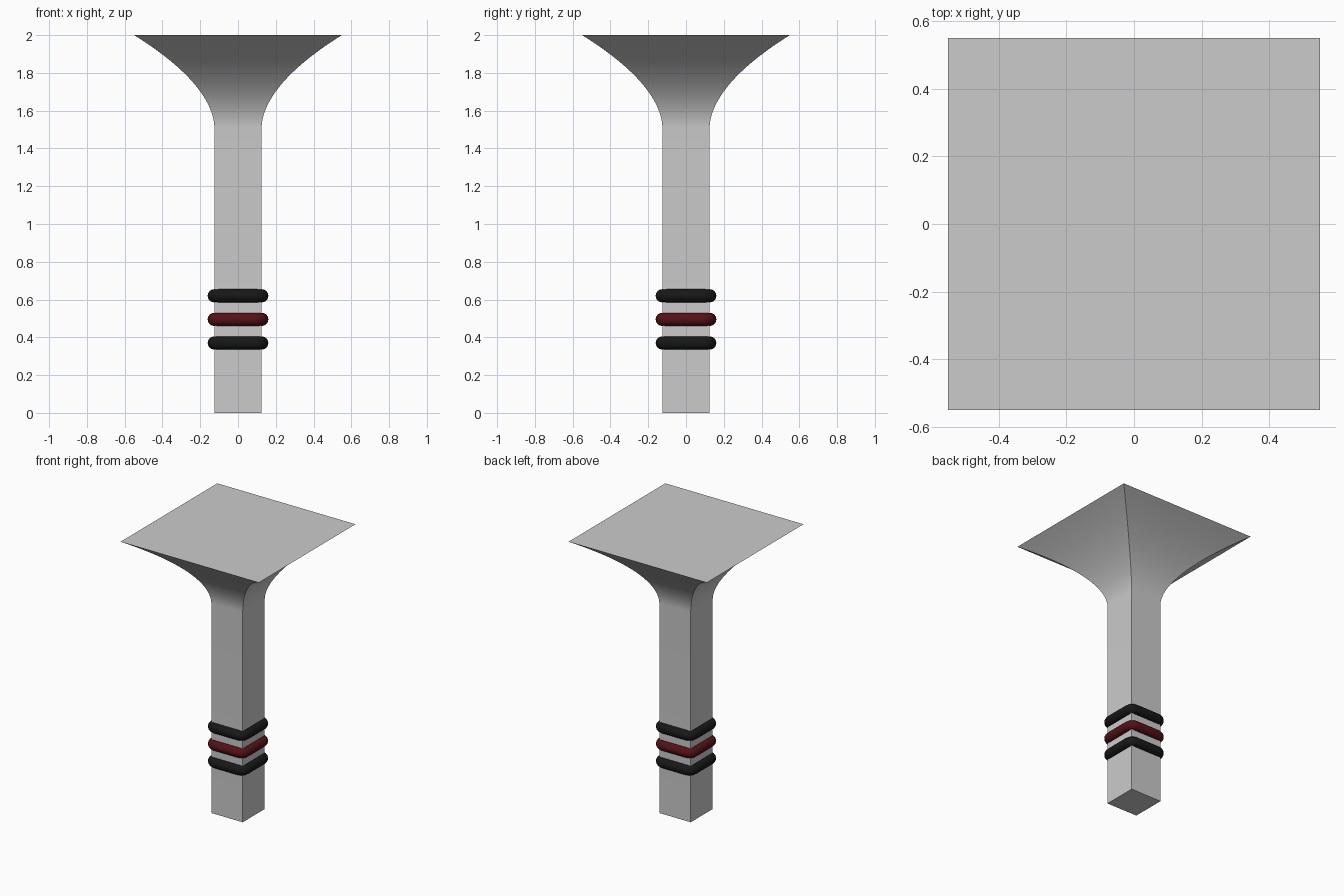
import bpy, bmesh, math

if "Cube" in bpy.data.objects:
    bpy.data.objects.remove(bpy.data.objects["Cube"])


def activate(obj):
    bpy.ops.object.select_all(action='DESELECT')
    obj.select_set(True)
    bpy.context.view_layer.objects.active = obj


def material(name, rgb):
    m = bpy.data.materials.new(name)
    m.diffuse_color = (*rgb, 1)
    m.use_nodes = True
    m.node_tree.nodes["Principled BSDF"].inputs["Base Color"].default_value = m.diffuse_color
    return m


def square_loft(name, profile):
    """Stack square sections given as (half width, height)."""
    bm = bmesh.new()
    loops = [[bm.verts.new((sx * w, sy * w, z))
              for sx, sy in ((-1, -1), (1, -1), (1, 1), (-1, 1))]
             for w, z in profile]
    for a, b in zip(loops, loops[1:]):
        for i in range(4):
            j = (i + 1) % 4
            bm.faces.new((a[i], a[j], b[j], b[i]))
    bm.faces.new(loops[0][::-1])
    bm.faces.new(loops[-1])
    mesh = bpy.data.meshes.new(name)
    bm.to_mesh(mesh)
    bm.free()
    obj = bpy.data.objects.new(name, mesh)
    bpy.context.collection.objects.link(obj)
    activate(obj)
    bpy.ops.object.shade_smooth_by_angle(angle=math.radians(30))
    return obj


def band(name, z, mat, half=0.126, corner=0.036, tube=0.035):
    """Round tube swept along a rounded square around the shaft."""
    path = []
    for k, (sx, sy) in enumerate(((1, 1), (-1, 1), (-1, -1), (1, -1))):
        for s in range(7):
            a = math.radians(90 * k + 15 * s)
            path.append((sx * (half - corner) + corner * math.cos(a),
                         sy * (half - corner) + corner * math.sin(a), 0, 1))
    curve = bpy.data.curves.new(name, 'CURVE')
    curve.dimensions = '3D'
    curve.bevel_depth = tube
    curve.bevel_resolution = 6
    spline = curve.splines.new('POLY')
    spline.points.add(len(path) - 1)
    for p, co in zip(spline.points, path):
        p.co = co
    spline.use_cyclic_u = True
    obj = bpy.data.objects.new(name, curve)
    bpy.context.collection.objects.link(obj)
    obj.location.z = z
    activate(obj)
    bpy.ops.object.convert(target='MESH')
    obj = bpy.context.object
    obj.data.materials.clear()
    obj.data.materials.append(mat)
    bpy.ops.object.shade_smooth()
    return obj


# Square shaft with the curved flare up to the flat top
steps = 24
flare = [(0.125 + 0.425 * (i / steps) ** 1.85, 1.51 + 0.49 * i / steps)
         for i in range(steps + 1)]
square_loft("column", [(0.125, 0)] + flare)

# Three bands around the lower shaft
black = material("black", (0.008, 0.009, 0.008))
red = material("dark_red", (0.09, 0.006, 0.008))
band("lower_band", 0.37, black)
band("middle_band", 0.495, red)
band("upper_band", 0.62, black)
